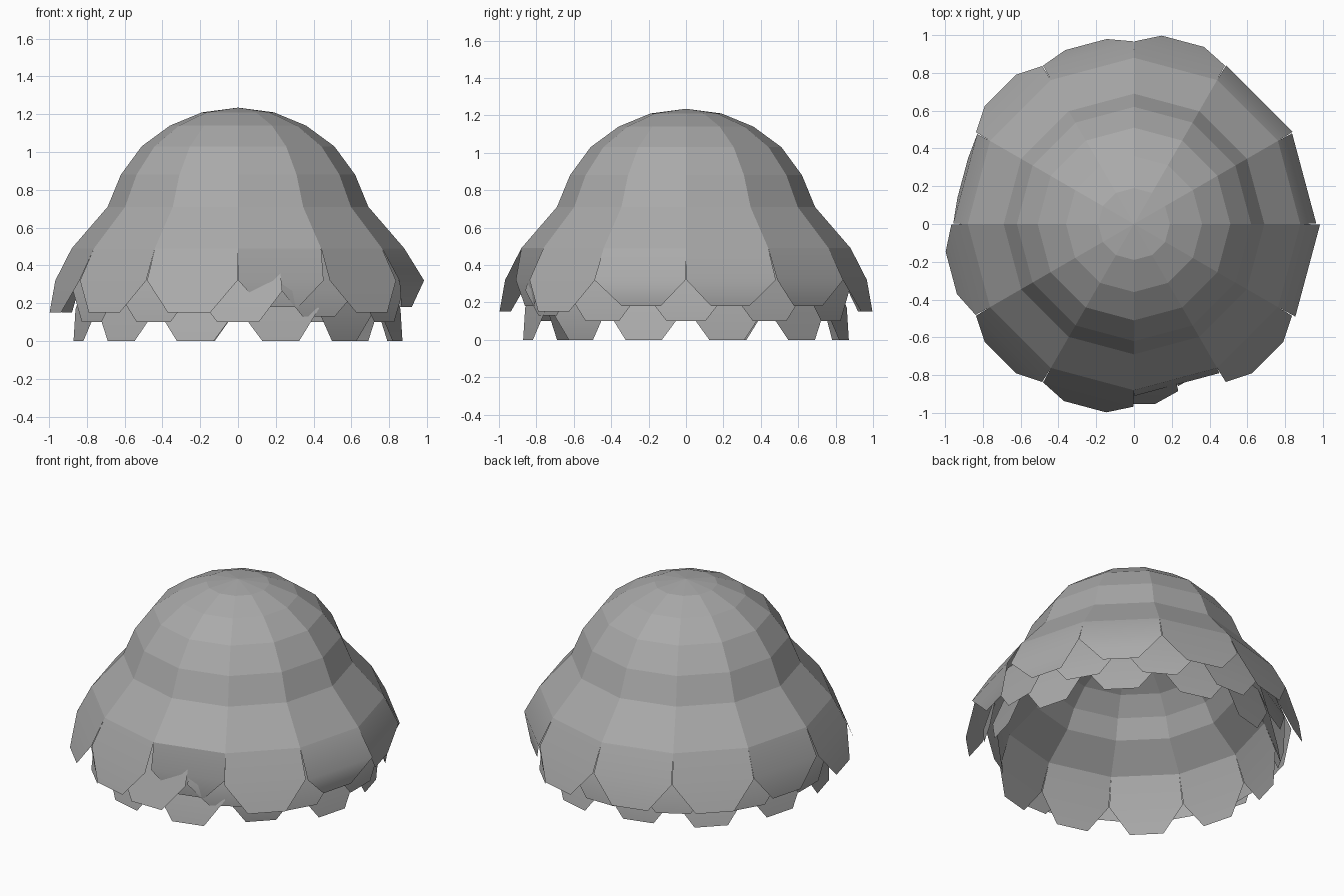
import bpy, math

cube = bpy.data.objects.get("Cube")
if cube:
    bpy.data.objects.remove(cube)

SIDES = 12
STEP = math.tau / SIDES

grey = bpy.data.materials.new("plain_grey")
grey.use_nodes = True
tone = (0.4, 0.4, 0.4, 1)
grey.diffuse_color = tone
grey.node_tree.nodes["Principled BSDF"].inputs["Base Color"].default_value = tone

# Dome profile from crown to petal roots: radius, height
PROFILE = [(0.19, 1.21), (0.36, 1.14), (0.51, 1.03),
           (0.62, 0.88), (0.69, 0.71), (0.88, 0.49)]
APEX = 1.235


def layer(name, width, height, turn, bend, tip, special):
    """Open twelve-sided dome whose rim splits into separate bent petals.
    bend and tip are (radius, height); special holds (bend radius, tip radius)
    for the petals that lean differently."""
    verts = [(0, 0, APEX * height)]
    faces, petals = [], set()

    def add(r, a, z):
        verts.append((r * math.cos(a), r * math.sin(a), z))
        return len(verts) - 1

    # dome rings
    rings = [[add(r * width, turn + k * STEP, z * height) for k in range(SIDES)]
             for r, z in PROFILE]
    for k in range(SIDES):
        n = (k + 1) % SIDES
        faces.append((0, rings[0][k], rings[0][n]))
        for up, low in zip(rings, rings[1:]):
            faces.append((up[k], low[k], low[n], up[n]))

    # petals, each leaning in or out by its own radii
    root = rings[-1]
    for k in range(SIDES):
        n = (k + 1) % SIDES
        c = turn + (k + 0.5) * STEP
        bend_r, tip_r = special.get(k, (bend[0], tip[0]))
        lift = 0.03 if tip[1] and tip_r < bend_r - 0.02 else 0
        m = [add(bend_r, c + s * STEP * 0.495, bend[1]) for s in (-1, 1)]
        t = [add(tip_r, c + s * STEP * 0.22, tip[1] + lift) for s in (-1, 1)]
        for f in ((root[k], m[0], m[1], root[n]), (m[0], t[0], t[1], m[1])):
            petals.add(len(faces))
            faces.append(f)

    mesh = bpy.data.meshes.new(name)
    mesh.from_pydata(verts, [], faces)
    mesh.materials.append(grey)
    for p in mesh.polygons:
        p.use_smooth = p.index in petals
    ob = bpy.data.objects.new(name, mesh)
    bpy.context.collection.objects.link(ob)


# Outer layer: most petals flare, some curl under, the front one tucks in
layer("outer_petal_dome", 1, 1, 0, (0.967, 0.32), (1.008, 0.15),
      {0: (0.965, 0.92), 1: (0.972, 0.93), 3: (0.967, 0.99), 5: (0.957, 0.945),
       9: (0.91, 0.87), 11: (0.985, 0.93)})

# Middle layer, turned half a petal; the front petal pokes outward
layer("middle_petal_dome", 0.95, 0.9, -STEP / 2, (0.905, 0.265), (0.9, 0.1),
      {9: (0.915, 0.96), 10: (0.89, 0.86)})

# Inner layer
layer("inner_petal_dome", 0.9, 0.7, 0, (0.86, 0.17), (0.88, 0),
      {0: (0.85, 0.85), 3: (0.85, 0.84), 10: (0.84, 0.8)})
